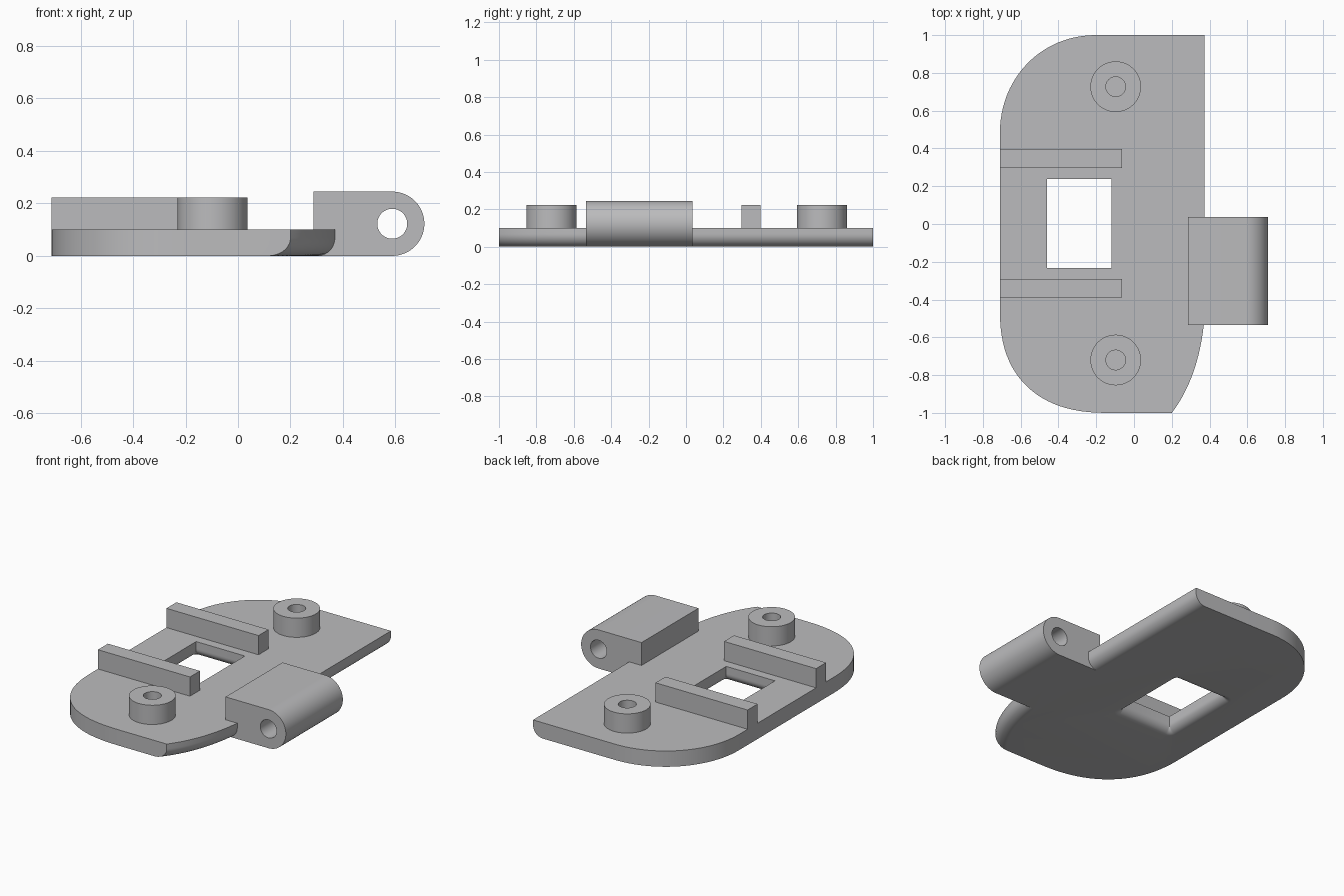
import bpy, bmesh, math

if "Cube" in bpy.data.objects:
    bpy.data.objects.remove(bpy.data.objects["Cube"])

grey = bpy.data.materials.new("plain grey")
grey.diffuse_color = (0.5, 0.5, 0.51, 1)
grey.use_nodes = True
grey.node_tree.nodes["Principled BSDF"].inputs["Base Color"].default_value = grey.diffuse_color


def loft(name, rings):
    """Closed solid through matching rings of 3D points."""
    bm = bmesh.new()
    loops = [[bm.verts.new(p) for p in ring] for ring in rings]
    for a, b in zip(loops, loops[1:]):
        for i in range(len(a)):
            j = (i + 1) % len(a)
            bm.faces.new((a[i], a[j], b[j], b[i]))
    bm.faces.new(loops[0][::-1])
    bm.faces.new(loops[-1])
    bmesh.ops.recalc_face_normals(bm, faces=bm.faces)
    mesh = bpy.data.meshes.new(name)
    bm.to_mesh(mesh)
    bm.free()
    mesh.materials.append(grey)
    ob = bpy.data.objects.new(name, mesh)
    bpy.context.collection.objects.link(ob)
    return ob


def boolean(ob, other, operation):
    bpy.context.view_layer.objects.active = ob
    mod = ob.modifiers.new("bool", 'BOOLEAN')
    mod.operation, mod.object, mod.solver = operation, other, 'EXACT'
    bpy.ops.object.modifier_apply(modifier=mod.name)
    bpy.data.objects.remove(other)


def smooth(ob):
    bpy.ops.object.select_all(action='DESELECT')
    ob.select_set(True)
    bpy.context.view_layer.objects.active = ob
    bpy.ops.object.shade_smooth_by_angle(angle=math.radians(30))


def circle(x, y, r, z, n=64):
    return [(x + r * math.cos(t * math.tau / n), y + r * math.sin(t * math.tau / n), z) for t in range(n)]


def corner(cx, cy, rx, ry, power, n=24):
    """Quarter superellipse, from the side towards the end."""
    pts = []
    for i in range(n + 1):
        t = i / n * math.pi / 2
        pts.append((cx + rx * math.cos(t) ** (2 / power), cy + ry * abs(math.sin(t)) ** (2 / power)))
    return pts


# Plate outline: (x, y, inward x shift factor for the rounded lower right edge)
H, R = 0.10, 0.068
outline = [(0.373, 1.0, 1.0)]
outline += [(x, y, 0) for x, y in corner(-0.2, 0.48, -0.51, 0.52, 2.05)[::-1]]
outline += [(x, y, 0) for x, y in corner(-0.13, -0.45, -0.58, -0.55, 2.4)]
A, B, C = (0.2, -1.0), (0.345, -0.81), (0.373, -0.5)
for i in range(17):
    t = i / 16
    x, y = [(1 - t) ** 2 * a + 2 * t * (1 - t) * b + t * t * c for a, b, c in zip(A, B, C)]
    dx, dy = [(1 - t) * (b - a) + t * (c - b) for a, b, c in zip(A, B, C)]
    outline.append((x, y, math.hypot(dx, dy) / dy))

# Plate
layers = [(R * (1 - math.cos(k * math.pi / 20)), R * (1 - math.sin(k * math.pi / 20))) for k in range(11)]
layers.append((H, 0))
plate = loft("plate", [[(x - d * f, y, z) for x, y, f in outline] for z, d in layers])


# Window with a flared, rounded lower rim
def window_ring(d, z):
    r = max(d, 0.001)
    pts = []
    for q, (cx, cy) in enumerate([(-0.12, 0.238), (-0.46, 0.238), (-0.46, -0.232), (-0.12, -0.232)]):
        for i in range(9):
            t = (q + i / 8) * math.pi / 2
            pts.append((cx + r * math.cos(t), cy + r * math.sin(t), z))
    return pts


F = 0.055
rings = [window_ring(F, -0.02)]
rings += [window_ring(F * (1 - math.sin(k * math.pi / 16)), F * (1 - math.cos(k * math.pi / 16))) for k in range(9)]
rings.append(window_ring(0, H + 0.02))
boolean(plate, loft("window_cutter", rings), 'DIFFERENCE')

# Hinge lug with a pin hole
HR, HX = 0.1225, 0.588
section = [(0.287, 2 * HR), (0.287, 0)]
section += [(HX + HR * math.cos(t), HR + HR * math.sin(t))
            for t in [math.pi * (i / 32 - 0.5) for i in range(33)]]
lug = loft("hinge_lug", [[(x, y, z) for x, z in section] for y in (-0.535, 0.036)])
pin = loft("pin_cutter", [[(x, y, z) for x, z, _ in circle(HX, HR, 0.057, 0)] for y in (-0.6, 0.1)])
boolean(lug, pin, 'DIFFERENCE')
boolean(plate, lug, 'UNION')
plate.name = "plate_with_hinge"
smooth(plate)

# Screw bosses with blind holes
TOP = 0.222
for name, y in (("back_boss", 0.727), ("front_boss", -0.72)):
    rings = [circle(-0.097, y, r, z) for r, z in ((0.134, H), (0.134, TOP), (0.052, TOP), (0.052, H + 0.002))]
    smooth(loft(name, rings))

# Guide rails beside the window
for name, y0, y1 in (("back_rail", 0.297, 0.397), ("front_rail", -0.39, -0.29)):
    loft(name, [[(-0.71, y0, z), (-0.064, y0, z), (-0.064, y1, z), (-0.71, y1, z)] for z in (H, TOP)])
